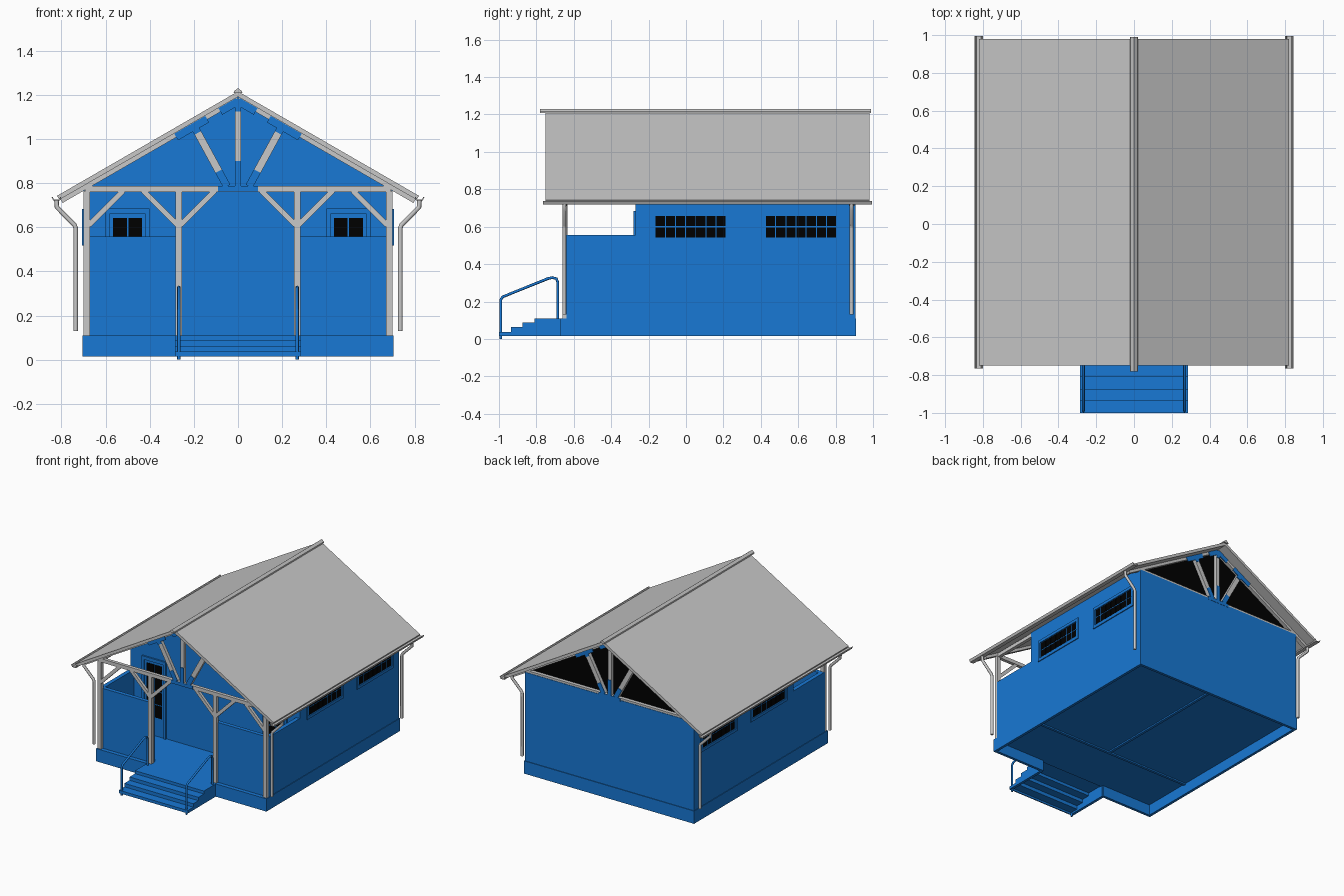
import bpy, bmesh
from mathutils import Vector

if "Cube" in bpy.data.objects:
    bpy.data.objects.remove(bpy.data.objects["Cube"], do_unlink=True)


def material(name, rgb):
    m = bpy.data.materials.new(name)
    m.use_nodes = True
    m.diffuse_color = (*rgb, 1)
    m.node_tree.nodes["Principled BSDF"].inputs["Base Color"].default_value = (*rgb, 1)
    return m


BLUE = material("blue paint", (0.009, 0.188, 0.66))
GREY = material("light grey", (0.58, 0.58, 0.58))
BLACK = material("black glass", (0.0, 0.0, 0.0))


def link(name, mesh, mat):
    obj = bpy.data.objects.new(name, mesh)
    bpy.context.collection.objects.link(obj)
    mesh.materials.clear()
    mesh.materials.append(mat)
    return obj


def prism(name, pts, a, b, mat, axis="y"):
    """Extrude an outline (xz along y, or yz along x) from a to b."""
    def place(p, t):
        return (p[0], t, p[1]) if axis == "y" else (t, p[0], p[1])
    bm = bmesh.new()
    face = bm.faces.new([bm.verts.new(place(p, a)) for p in pts])
    new = bmesh.ops.extrude_face_region(bm, geom=[face])["geom"]
    shift = Vector(place((0, 0), b - a))
    bmesh.ops.translate(bm, vec=shift, verts=[v for v in new if isinstance(v, bmesh.types.BMVert)])
    bmesh.ops.recalc_face_normals(bm, faces=bm.faces)
    mesh = bpy.data.meshes.new(name)
    bm.to_mesh(mesh)
    bm.free()
    return link(name, mesh, mat)


def box(name, x, y, z, mat):
    return prism(name, [(x[0], z[0]), (x[1], z[0]), (x[1], z[1]), (x[0], z[1])], y[0], y[1], mat)


def beam(name, p, q, width, y, mat):
    """Timber in the xz plane running from p to q."""
    p, q = Vector(p), Vector(q)
    n = (q - p).normalized().orthogonal() * width / 2
    prism(name, [p + n, q + n, q - n, p - n], y[0], y[1], mat)


def pipe(name, pts, radius, mat):
    curve = bpy.data.curves.new(name, "CURVE")
    curve.dimensions = "3D"
    curve.bevel_depth, curve.bevel_resolution = radius, 2
    curve.use_fill_caps = True
    spline = curve.splines.new("POLY")
    spline.points.add(len(pts) - 1)
    for point, co in zip(spline.points, pts):
        point.co = (*co, 1)
    tmp = bpy.data.objects.new(name, curve)
    bpy.context.collection.objects.link(tmp)
    dg = bpy.context.evaluated_depsgraph_get()
    mesh = bpy.data.meshes.new_from_object(tmp.evaluated_get(dg))
    bpy.data.objects.remove(tmp, do_unlink=True)
    mesh.shade_smooth()
    link(name, mesh, mat)


def span(c, w):
    return (c - w, c + w)


def mx(s, a, b):
    """Interval in x, mirrored by sign."""
    return tuple(sorted((s * a, s * b)))


SLOPE, APEX, WALL, BASE, PORCH, GLASS = 0.577, 1.215, 0.70, 0.704, -0.27, 0.872
PLINTH_Z = (0.015, 0.11)


def roof_z(x, drop=0.0):
    return APEX - drop - SLOPE * abs(x)


# Hollow plinth under a floor slab, open behind the steps
box("floor_slab", (-BASE, BASE), (-0.67, 0.91), (0.095, 0.11), BLUE)
box("plinth_rear", (-BASE, BASE), (0.89, 0.91), PLINTH_Z, BLUE)
box("floor_cross_joist", (-0.69, 0.69), span(PORCH, 0.01), (0.085, 0.1), BLUE)
box("floor_centre_joist", (-0.01, 0.01), (PORCH, 0.9), (0.085, 0.1), BLUE)

# Main body with the rear gable left open above the wall
prism("house_body", [(-WALL, 0.11), (WALL, 0.11), (WALL, roof_z(WALL, 0.02)),
                     (0, roof_z(0, 0.02)), (-WALL, roof_z(WALL, 0.02))], PORCH, GLASS, BLUE)
box("rear_wall", (-WALL, WALL), (GLASS, 0.905), (0.11, 0.772), BLUE)
prism("rear_gable_glass", [(-0.69, 0.765), (0.69, 0.765), (0, roof_z(0, 0.022))],
      GLASS - 0.002, GLASS + 0.004, BLACK)

# Roof covering and ridge cap
E = 0.82
prism("roof", [(-E, roof_z(E)), (0, APEX), (E, roof_z(E)),
               (E - 0.012, roof_z(E - 0.012, 0.024)), (0, APEX - 0.024),
               (0.012 - E, roof_z(E - 0.012, 0.024))], -0.75, 0.98, GREY)
prism("ridge_cap", [(-0.02, 1.207), (-0.018, 1.216), (0, 1.23), (0.018, 1.216), (0.02, 1.207)],
      -0.78, 0.99, GREY)


# Timber truss with joint plates, used at both gables
def truss(end, y, out):
    plate = tuple(sorted((out, out + (0.005 if out > 0 else -0.005))))
    box(end + "_tie_beam", (-0.69, 0.69), y, (0.76, 0.787), GREY)
    box(end + "_tie_plate", (-0.09, 0.09), plate, (0.762, 0.787), BLUE)
    box(end + "_king_post", (-0.014, 0.014), y, (0.785, 1.18), GREY)
    box(end + "_king_post_foot_plate", (-0.014, 0.014), plate, (0.785, 0.9), BLUE)
    box(end + "_king_post_head_plate", (-0.014, 0.014), plate, (1.125, 1.18), BLUE)
    for s in (-1, 1):
        foot, head = Vector((s * 0.05, 0.785)), Vector((s * 0.2, 1.06))
        beam(end + "_truss_strut", foot, head, 0.034, y, GREY)
        beam(end + "_strut_foot_plate", foot, foot.lerp(head, 0.25), 0.034, plate, BLUE)
        beam(end + "_strut_head_plate", foot.lerp(head, 0.88), head, 0.034, plate, BLUE)
        beam(end + "_rafter", (0, roof_z(0, 0.034)), (s * 0.8, roof_z(0.8, 0.034)), 0.022, y, GREY)
        for a, b in ((0.0, 0.08), (0.14, 0.28)):
            beam(end + "_rafter_plate", (s * a, roof_z(a, 0.045)), (s * b, roof_z(b, 0.045)),
                 0.034, plate, BLUE)


truss("front", (-0.66, -0.635), -0.66)
truss("rear", (GLASS, 0.902), 0.902)

for s in (-1, 1):
    # Plinth sides and front
    box("plinth_side", mx(s, BASE - 0.02, BASE), (-0.67, 0.91), PLINTH_Z, BLUE)
    box("plinth_front", mx(s, 0.27, BASE), (-0.67, -0.65), PLINTH_Z, BLUE)

    # Porch low walls
    box("porch_side_wall", mx(s, 0.67, WALL), (-0.64, PORCH), (0.11, 0.557), BLUE)
    box("porch_front_wall", mx(s, 0.26, 0.67), (-0.64, -0.61), (0.11, 0.557), BLUE)

    # Porch posts, side beam and knee braces
    for x in (0.685, 0.268):
        box("porch_post", span(s * x, 0.0145), (-0.66, -0.633), (0.11, 0.765), GREY)
    box("porch_side_beam", mx(s, 0.67, 0.695), (-0.64, PORCH), (0.76, 0.787), GREY)
    for a, b in ((0.675, 0.52), (0.275, 0.43), (0.26, 0.105)):
        beam("knee_brace", (s * a, 0.61), (s * b, 0.765), 0.024, (-0.658, -0.637), GREY)

    # Open shallow gutter
    prism("gutter", [(s * x, z) for x, z in (
        (0.80, 0.737), (0.806, 0.72), (0.836, 0.72), (0.845, 0.737),
        (0.839, 0.737), (0.833, 0.725), (0.81, 0.725), (0.805, 0.737))], -0.765, 0.995, GREY)

    # Downpipes
    for y in (-0.65, 0.885):
        pipe("downpipe", [(s * x, y, z) for x, z in (
            (0.822, 0.722), (0.82, 0.69), (0.74, 0.61), (0.735, 0.595), (0.735, 0.13))], 0.0105, GREY)

    # Handrail
    pipe("handrail", [(s * 0.268, y, z) for y, z in (
        (-0.99, 0), (-0.99, 0.21), (-0.98, 0.225), (-0.74, 0.322), (-0.715, 0.328),
        (-0.693, 0.322), (-0.686, 0.305), (-0.686, 0.1))], 0.0075, BLUE)

    # Porch doors with glazing
    c = s * 0.5
    front = (PORCH - 0.012, PORCH)
    box("door_leaf", span(c, 0.082), (PORCH - 0.004, PORCH), (0.11, 0.66), BLUE)
    for side in (-1, 1):
        box("door_jamb", span(c + side * 0.09, 0.009), front, (0.11, 0.68), BLUE)
    box("door_head", span(c, 0.099), front, (0.66, 0.685), BLUE)
    for i in range(2):
        for j in range(4):
            box("door_pane", span(c + (i - 0.5) * 0.068, 0.031), (PORCH - 0.007, PORCH),
                span(0.295 + j * 0.1, 0.046), BLACK)

    # Side windows: two rows of seven panes in a raised frame
    for y0 in (-0.165, 0.425):
        y1 = y0 + 0.38
        trim = mx(s, WALL - 0.005, WALL + 0.007)
        for z in (0.529, 0.671):
            box("window_rail", trim, (y0 - 0.025, y1 + 0.025), span(z, 0.011), BLUE)
        for y in (y0 - 0.015, y1 + 0.015):
            box("window_stile", trim, span(y, 0.01), (0.53, 0.67), BLUE)
        step = (y1 - y0) / 7
        for i in range(7):
            for z in (0.57, 0.63):
                box("window_pane", mx(s, WALL - 0.003, WALL + 0.002),
                    span(y0 + (i + 0.5) * step, 0.0245), span(z, 0.0265), BLACK)

# Entrance steps: treads and risers between closed sides
STEPS = [(-1.0, 0.037), (-0.935, 0.063), (-0.875, 0.088), (-0.81, 0.11)]
outline, low, back = [(-0.66, 0.015), (-1.0, 0.015)], 0.015, -0.66
for i, (y, z) in enumerate(STEPS):
    nxt = STEPS[i + 1][0] if i < 3 else back
    box("step_tread", (-0.28, 0.28), (y, nxt + 0.008), (z - 0.008, z), BLUE)
    box("step_riser", (-0.28, 0.28), (y, y + 0.008), (low - 0.008 * (i > 0), z), BLUE)
    outline += [(y, z), (nxt, z)]
    low = z
for s in (-1, 1):
    prism("step_side", outline, s * 0.265, s * 0.285, BLUE, axis="x")
